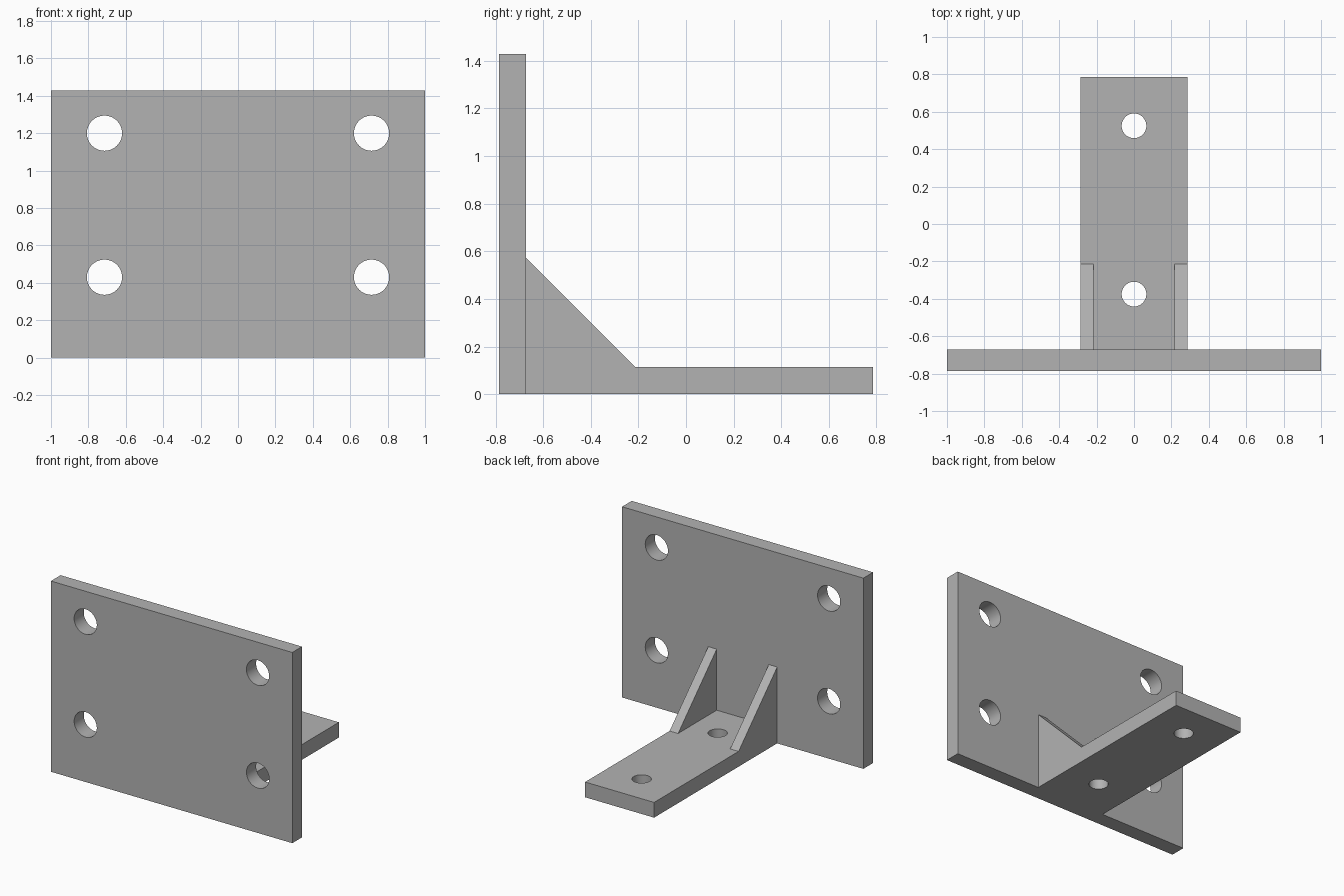
import bpy, bmesh, math
from mathutils import Matrix, Vector

if "Cube" in bpy.data.objects:
    bpy.data.objects.remove(bpy.data.objects["Cube"], do_unlink=True)

# Main dimensions
THICK = 4 / 35
HEIGHT = 50 / 35
DEPTH = 55 / 35
FRONT, BACK = -DEPTH / 2, DEPTH / 2
PLATE_BACK = FRONT + THICK
HALF_BASE = 10 / 35
RIB_THICK = 0.07
RIB_TOP = 20 / 35

grey = bpy.data.materials.new("plain grey")
grey.use_nodes = True
colour = (0.45, 0.45, 0.45, 1)
grey.diffuse_color = colour
grey.node_tree.nodes["Principled BSDF"].inputs["Base Color"].default_value = colour


def make_object(name, bm):
    bmesh.ops.recalc_face_normals(bm, faces=bm.faces)
    mesh = bpy.data.meshes.new(name)
    bm.to_mesh(mesh)
    bm.free()
    mesh.materials.append(grey)
    obj = bpy.data.objects.new(name, mesh)
    bpy.context.collection.objects.link(obj)
    return obj


def box(name, low, high):
    low, high = Vector(low), Vector(high)
    bm = bmesh.new()
    bmesh.ops.create_cube(bm, size=1, matrix=Matrix.Translation((low + high) / 2)
                          @ Matrix.Diagonal((high - low).to_4d()))
    return make_object(name, bm)


def drill(obj, centres, radius, rotation):
    """Cut round holes through a part, then remove the cutter."""
    bm = bmesh.new()
    for centre in centres:
        bmesh.ops.create_cone(bm, cap_ends=True, segments=64, radius1=radius, radius2=radius,
                              depth=3 * THICK, matrix=Matrix.Translation(centre) @ rotation)
    cutter = make_object("hole_cutter", bm)
    cutter.hide_render = True
    mod = obj.modifiers.new("holes", "BOOLEAN")
    mod.operation, mod.solver, mod.object = "DIFFERENCE", "EXACT", cutter
    select(obj)
    bpy.ops.object.modifier_apply(modifier=mod.name)
    bpy.data.objects.remove(cutter, do_unlink=True)
    bpy.ops.object.shade_smooth_by_angle(angle=math.radians(30))


def select(obj):
    bpy.ops.object.select_all(action="DESELECT")
    obj.select_set(True)
    bpy.context.view_layer.objects.active = obj


# Upright mounting plate with four bolt holes
plate = box("mounting_plate", (-1, FRONT, 0), (1, PLATE_BACK, HEIGHT))
drill(plate, [(x, FRONT + THICK / 2, z) for x in (-0.714, 0.714) for z in (0.43, 1.2)],
      0.094, Matrix.Rotation(math.pi / 2, 4, "X"))

# Horizontal arm with two screw holes
arm = box("base_arm", (-HALF_BASE, PLATE_BACK, 0), (HALF_BASE, BACK, THICK))
drill(arm, [(0, y, THICK / 2) for y in (-0.375, 0.525)], 0.066, Matrix.Identity(4))

# Triangular ribs bracing the arm against the plate
for side, name in ((1, "left_rib"), (-1, "right_rib")):
    bm = bmesh.new()
    outer = side * HALF_BASE
    profile = [(PLATE_BACK, THICK), (PLATE_BACK + RIB_TOP - THICK, THICK), (PLATE_BACK, RIB_TOP)]
    face = bm.faces.new([bm.verts.new((outer, y, z)) for y, z in profile])
    extruded = bmesh.ops.extrude_face_region(bm, geom=[face])["geom"]
    moved = [v for v in extruded if isinstance(v, bmesh.types.BMVert)]
    bmesh.ops.translate(bm, verts=moved, vec=(-side * RIB_THICK, 0, 0))
    make_object(name, bm)
